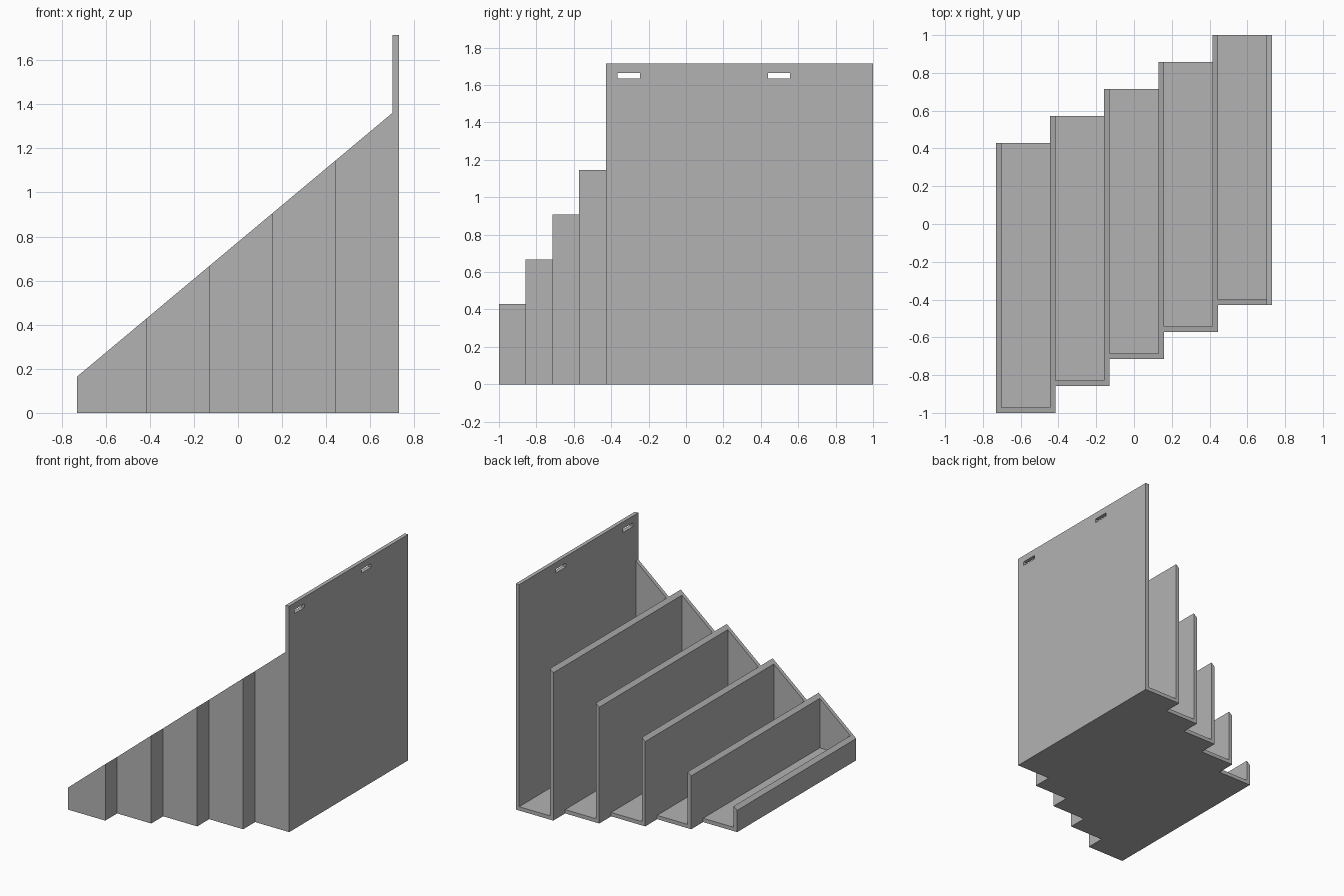
import bpy, bmesh, math

cube = bpy.data.objects.get("Cube")
if cube:
    bpy.data.objects.remove(cube, do_unlink=True)

BINS = 5
T = 0.029              # board thickness
PITCH = 0.286          # spacing between dividers
STEP = 0.143           # sideways shift of each bin
LENGTH = 1.428         # length of each bin
PANEL_TOP = 1.715
FLOOR, WALL, PANEL = 0, 1, 2


def left(i):
    return -0.7295 + PITCH * i


def front(i):
    return -1 + STEP * min(max(i, 0), BINS - 1)


def back(i):
    return front(i) + LENGTH


def rim(x):
    return 0.165 + 0.836 * (x + 0.73)


grey = bpy.data.materials.new("plain_grey")
grey.use_nodes = True
colour = (0.45, 0.45, 0.45, 1)
grey.diffuse_color = colour
grey.node_tree.nodes["Principled BSDF"].inputs["Base Color"].default_value = colour

bm = bmesh.new()


def plan_face(points, kind):
    clean = [p for k, p in enumerate(points) if p != points[k - 1]]
    face = bm.faces.new([bm.verts.new((x, y, 0)) for x, y in clean])
    face.material_index = kind


def rect(x0, x1, y0, y1, kind):
    plan_face([(x0, y0), (x1, y0), (x1, y1), (x0, y1)], kind)


def raise_faces(faces, height):
    """Extrude faces upward, placing their corners at height(x)."""
    new = bmesh.ops.extrude_face_region(bm, geom=faces)["geom"]
    for v in new:
        if isinstance(v, bmesh.types.BMVert):
            v.co.z = height(v.co.x)
    return [f for f in new if isinstance(f, bmesh.types.BMFace)]


# Plan of the dividers, front walls and floors
for i in range(BINS + 1):
    x0, x1 = left(i), left(i) + T
    right_side = [front(i - 1)]
    if i < BINS:
        right_side += [front(i), front(i) + T]
    right_side.append(back(i))
    left_side = [back(i)]
    if i > 0:
        left_side += [back(i - 1), front(i - 1) + T]
    left_side.append(front(i - 1))
    plan_face([(x1, y) for y in right_side] + [(x0, y) for y in left_side],
              PANEL if i == BINS else WALL)
for i in range(BINS):
    x0, x1 = left(i) + T, left(i + 1)
    rect(x0, x1, front(i), front(i) + T, WALL)
    rect(x0, x1, front(i) + T, back(i), FLOOR)
bmesh.ops.remove_doubles(bm, verts=bm.verts[:], dist=0.0005)

# Floor slab, then sloping walls, then the tall mounting panel
slab = raise_faces(bm.faces[:], lambda x: T)
walls = raise_faces([f for f in slab if f.material_index != FLOOR], rim)
raise_faces([f for f in walls if f.material_index == PANEL], lambda x: PANEL_TOP)

for f in bm.faces:
    f.material_index = 0
bmesh.ops.recalc_face_normals(bm, faces=bm.faces[:])
bmesh.ops.dissolve_limit(bm, angle_limit=math.radians(1),
                         verts=bm.verts[:], edges=bm.edges[:])
bmesh.ops.recalc_face_normals(bm, faces=bm.faces[:])
mesh = bpy.data.meshes.new("stepped_file_holder")
bm.to_mesh(mesh)
bm.free()
mesh.materials.append(grey)
holder = bpy.data.objects.new("stepped_file_holder", mesh)
bpy.context.collection.objects.link(holder)

# Hanging slots cut through the panel
for n, y in enumerate((-0.306, 0.497)):
    bpy.ops.mesh.primitive_cube_add(size=1, location=(left(BINS) + T / 2, y, 1.649))
    cutter = bpy.context.object
    cutter.name = f"slot_cutter_{n + 1}"
    cutter.scale = (0.1, 0.118, 0.029)
    cutter.data.materials.append(grey)
    cutter.hide_render = True
    cutter.display_type = 'WIRE'
    cut = holder.modifiers.new(f"hanging_slot_{n + 1}", 'BOOLEAN')
    cut.operation = 'DIFFERENCE'
    cut.solver = 'EXACT'
    cut.object = cutter
